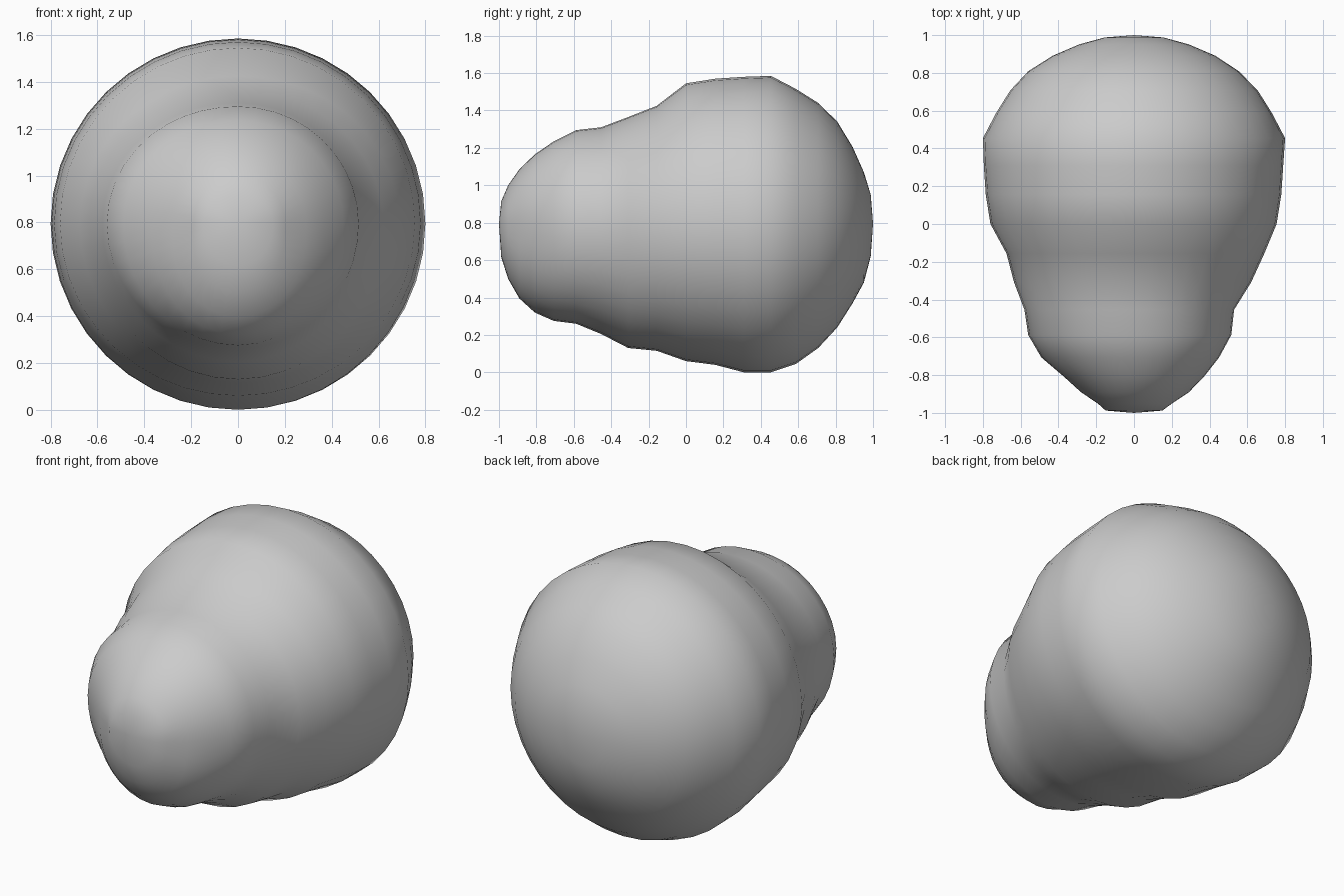
import bpy, bmesh, math

if "Cube" in bpy.data.objects:
    bpy.data.objects.remove(bpy.data.objects["Cube"])

STACKS, SEGS, CZ = 20, 40, 0.795

# radius toward +x, top, -x, bottom for the rings of the tapered front half (front to middle)
FRONT = [(.15, .12, .15, .18), (.20, .205, .19, .295), (.29, .29, .28, .40),
         (.37, .37, .37, .475), (.45, .44, .49, .52), (.515, .50, .56, .535),
         (.53, .515, .58, .59), (.62, .57, .635, .665), (.69, .63, .675, .68),
         (.755, .75, .76, .735)]
# full back half (middle to back)
BACK = [(.78, .775, .785, .755), (.79, .785, .795, .795), (.80, .79, .80, .795),
        (.73, .72, .73, .75), (.655, .645, .655, .665), (.555, .545, .56, .555),
        (.43, .41, .43, .425), (.29, .275, .29, .315), (.155, .155, .155, .175)]
RINGS = FRONT + BACK


def radius(r, a):
    # smooth blend between the four measured directions
    q = a / (math.pi / 2)
    i = int(q + 1e-6) % 4
    t = q - int(q + 1e-6)
    t = t * t * (3 - 2 * t)
    return r[i] * (1 - t) + r[(i + 1) % 4] * t


# body: sphere along the y axis with a lumpy, tapered front
bm = bmesh.new()
rings = []
for k, r in enumerate(RINGS, 1):
    y = -math.cos(math.pi * k / STACKS)
    ring = []
    for j in range(SEGS):
        a = 2 * math.pi * j / SEGS
        d = radius(r, a)
        ring.append(bm.verts.new((d * math.cos(a), y, CZ + d * math.sin(a))))
    rings.append(ring)
front_tip = bm.verts.new((0, -1, CZ))
back_tip = bm.verts.new((0, 1, CZ))
for j in range(SEGS):
    n = (j + 1) % SEGS
    bm.faces.new((front_tip, rings[0][j], rings[0][n]))
    bm.faces.new((back_tip, rings[-1][n], rings[-1][j]))
    for lo, hi in zip(rings, rings[1:]):
        bm.faces.new((lo[j], hi[j], hi[n], lo[n]))
bmesh.ops.recalc_face_normals(bm, faces=bm.faces)
low = min(v.co.z for v in bm.verts)
bmesh.ops.translate(bm, verts=bm.verts, vec=(0, 0, -low))
for f in bm.faces:
    f.smooth = True
mesh = bpy.data.meshes.new("tapered_body")
bm.to_mesh(mesh)
bm.free()
body = bpy.data.objects.new("tapered_body", mesh)
bpy.context.collection.objects.link(body)
